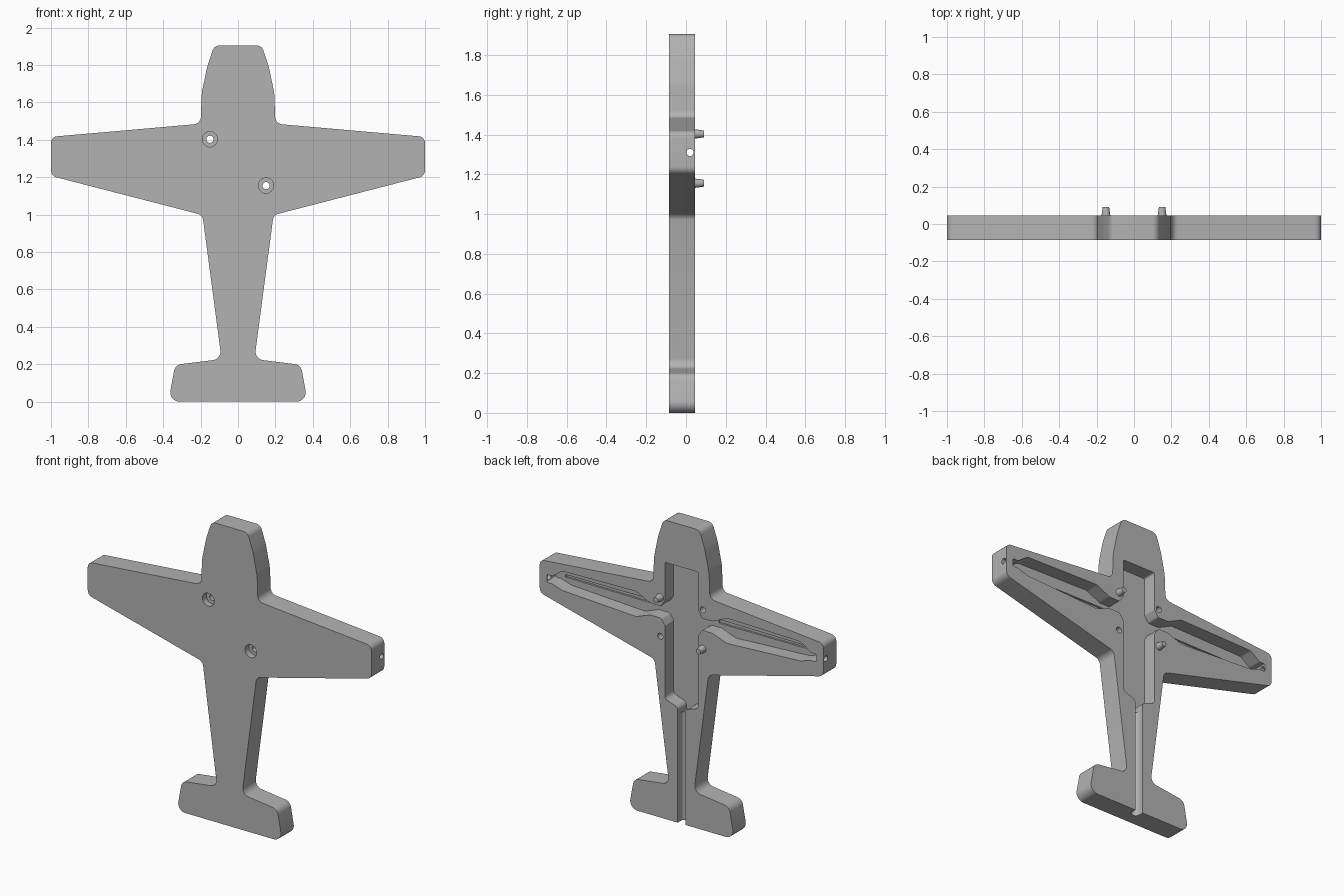
import bpy, bmesh, math
from mathutils import Vector, Matrix

cube = bpy.data.objects.get("Cube")
if cube:
    bpy.data.objects.remove(cube, do_unlink=True)

BACK, FRONT, FLOOR = 0.045, -0.085, -0.045
SPAR_Z = 1.31

grey = bpy.data.materials.new("plain_grey")
grey.use_nodes = True
grey.diffuse_color = (0.45, 0.45, 0.45, 1)
bsdf = next(n for n in grey.node_tree.nodes if n.type == 'BSDF_PRINCIPLED')
bsdf.inputs["Base Color"].default_value = grey.diffuse_color


def fillet(points, steps=7):
    """Round each (a, b, radius) corner of a closed polygon."""
    out = []
    for i, (a, b, r) in enumerate(points):
        p = Vector((a, b))
        if r == 0:
            out.append(p)
            continue
        u = (Vector(points[i - 1][:2]) - p).normalized()
        v = (Vector(points[(i + 1) % len(points)][:2]) - p).normalized()
        half = math.acos(max(-1, min(1, u.dot(v)))) / 2
        centre = p + (u + v).normalized() * r / math.sin(half)
        start = p + u * r / math.tan(half) - centre
        end = p + v * r / math.tan(half) - centre
        for k in range(steps + 1):
            # normalised blend sweeps the arc
            out.append(centre + start.lerp(end, k / steps).normalized() * r)
    return out


def mirrored(half):
    return half + [(-x, z, r) for x, z, r in reversed(half)]


def finish(name, bm):
    bmesh.ops.recalc_face_normals(bm, faces=bm.faces)
    mesh = bpy.data.meshes.new(name)
    bm.to_mesh(mesh)
    bm.free()
    mesh.materials.append(grey)
    ob = bpy.data.objects.new(name, mesh)
    bpy.context.collection.objects.link(ob)
    return ob


def plate(name, outline, y0, y1):
    """Extrude an x-z outline along y."""
    bm = bmesh.new()
    face = bm.faces.new([bm.verts.new((p.x, y0, p.y)) for p in outline])
    new = bmesh.ops.extrude_face_region(bm, geom=[face])["geom"]
    verts = [g for g in new if isinstance(g, bmesh.types.BMVert)]
    bmesh.ops.translate(bm, verts=verts, vec=(0, y1 - y0, 0))
    return finish(name, bm)


def rod(name, start, end, r0, r1, sides=32):
    start, end = Vector(start), Vector(end)
    axis = end - start
    turn = axis.to_track_quat('Z', 'Y').to_matrix().to_4x4()
    bm = bmesh.new()
    bmesh.ops.create_cone(bm, cap_ends=True, segments=sides, radius1=r0, radius2=r1,
                          depth=axis.length,
                          matrix=Matrix.Translation((start + end) / 2) @ turn)
    return finish(name, bm)


def cut(body, cutter):
    mod = body.modifiers.new("cut", 'BOOLEAN')
    mod.operation, mod.solver, mod.object = 'DIFFERENCE', 'EXACT', cutter
    bpy.context.view_layer.update()
    graph = bpy.context.evaluated_depsgraph_get()
    mesh = bpy.data.meshes.new_from_object(body.evaluated_get(graph))
    body.modifiers.clear()
    body.data = mesh
    bpy.data.objects.remove(cutter, do_unlink=True)


# Solid silhouette: nose, wings, fuselage and tailplane
body = plate("aircraft_body", fillet(mirrored([
    (0.127, 1.905, 0.04), (0.165, 1.79, 0.3), (0.194, 1.65, 0.3),
    (0.2, 1.486, 0.04), (1.0, 1.416, 0.035), (1.0, 1.207, 0.04),
    (0.19, 0.998, 0.04), (0.088, 0.228, 0.045),
    (0.336, 0.197, 0.045), (0.372, 0.0, 0.05)])), FRONT, BACK)

# Central pocket with a funnel to the tail channel
cut(body, plate("pocket_cutter", fillet(mirrored([
    (0.118, 1.635, 0.012), (0.118, 0.765, 0.03),
    (0.027, 0.735, 0.03), (0.027, 0.69, 0)])), FLOOR, BACK + 0.05))

# Wing pockets, each with a shallow slot in its floor
for side in (1, -1):
    pocket = [(0.1, 0.08, 0), (0.118, 0.08, 0), (0.145, 0.038, 0.02), (0.22, 0.038, 0.05),
              (0.32, 0.085, 0.05), (0.84, 0.075, 0.04), (0.91, 0.025, 0.02), (0.95, 0.025, 0.01),
              (0.95, -0.025, 0.01), (0.91, -0.025, 0.02), (0.84, -0.048, 0.04),
              (0.32, -0.075, 0.05), (0.22, -0.038, 0.05), (0.145, -0.038, 0.02),
              (0.118, -0.08, 0), (0.1, -0.08, 0)]
    slot = [(0.2, 0.012, 0), (0.88, 0.008, 0), (0.88, -0.008, 0), (0.2, -0.012, 0)]
    for shape, floor in ((pocket, FLOOR), (slot, FLOOR - 0.012)):
        outline = [Vector((side * p.x, SPAR_Z + p.y)) for p in fillet(shape)]
        cut(body, plate("wing_cutter", outline, floor, BACK + 0.05))

# Round-bottomed tail channel, open at the bottom
cut(body, rod("channel_cutter", (0, 0.015, -0.1), (0, 0.015, 0.75), 0.027, 0.027))
slot = [Vector(p) for p in ((0.027, -0.1), (0.027, 0.72), (-0.027, 0.72), (-0.027, -0.1))]
cut(body, plate("channel_top_cutter", slot, 0.015, BACK + 0.05))

# Spar hole through both wing tips
cut(body, rod("spar_cutter", (-1.1, 0.02, SPAR_Z), (1.1, 0.02, SPAR_Z), 0.018, 0.018))

# Counterbored screw holes and matching tapered pegs
for side, z in ((-1, 1.403), (1, 1.155)):
    x = 0.15 * side
    cut(body, rod("hole_cutter", (x, -0.2, z), (x, 0.2, z), 0.019, 0.019))
    cut(body, rod("bore_cutter", (x, -0.2, z), (x, FRONT + 0.04, z), 0.041, 0.041))
    label = "upper" if z > SPAR_Z else "lower"
    rod(label + "_peg", (-x, BACK - 0.01, z), (-x, 0.091, z), 0.025, 0.017)

# Smooth the rounded corners, keep the edges sharp
bpy.ops.object.select_all(action='DESELECT')
for ob in bpy.context.scene.objects:
    if ob.type == 'MESH' and ob.data.materials and ob.data.materials[0] == grey:
        ob.select_set(True)
        bpy.context.view_layer.objects.active = ob
bpy.ops.object.shade_smooth_by_angle(angle=math.radians(30))
